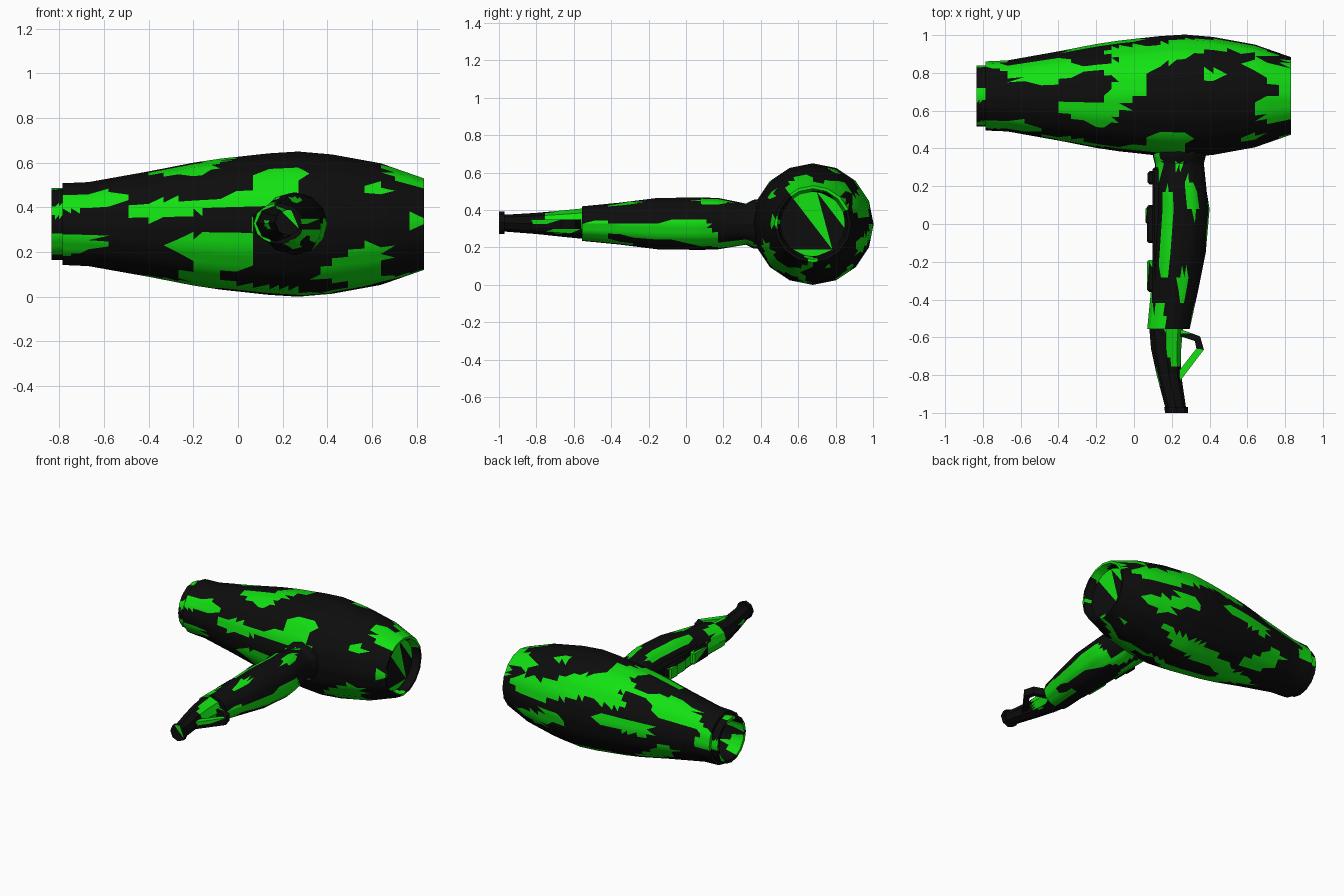
import bpy, bmesh
from math import sin, cos, pi, radians
from mathutils import Vector, noise

if "Cube" in bpy.data.objects:
    bpy.data.objects.remove(bpy.data.objects["Cube"])


def make_material(name, color):
    mat = bpy.data.materials.new(name)
    mat.diffuse_color = color
    mat.use_nodes = True
    mat.node_tree.nodes["Principled BSDF"].inputs["Base Color"].default_value = mat.diffuse_color
    return mat


BLACK = make_material("black_plastic", (0.004, 0.004, 0.004, 1))
GREEN = make_material("green_plastic", (0.006, 0.75, 0.006, 1))
BODY_Y, BODY_Z = 0.678, 0.325


def finish(bm, name, cuts=2, stretch=(4, 9, 9)):
    """Split into small triangles, paint the two-colour patches, make the object."""
    bmesh.ops.recalc_face_normals(bm, faces=bm.faces)
    if cuts:
        bmesh.ops.subdivide_edges(bm, edges=bm.edges[:], cuts=cuts, use_grid_fill=True)
    bmesh.ops.triangulate(bm, faces=bm.faces[:])
    for f in bm.faces:
        c = f.calc_center_median()
        p = Vector(a * b for a, b in zip(c, stretch))
        f.material_index = 1 if noise.noise(p) > 0.12 else 0
    me = bpy.data.meshes.new(name)
    bm.to_mesh(me)
    bm.free()
    me.materials.append(BLACK)
    me.materials.append(GREEN)
    ob = bpy.data.objects.new(name, me)
    bpy.context.collection.objects.link(ob)
    bpy.ops.object.select_all(action='DESELECT')
    ob.select_set(True)
    bpy.context.view_layer.objects.active = ob
    bpy.ops.object.shade_smooth_by_angle(angle=radians(32))
    return ob


def loft(name, rings, sides, stretch):
    """Skin a list of rings; each ring is a function of angle giving a point."""
    bm = bmesh.new()
    loops = [[bm.verts.new(r(2 * pi * i / sides)) for i in range(sides)] for r in rings]
    for a, b in zip(loops, loops[1:]):
        for i in range(sides):
            j = (i + 1) % sides
            bm.faces.new((a[i], a[j], b[j], b[i]))
    bm.faces.new(loops[0])
    bm.faces.new(loops[-1])
    return finish(bm, name, stretch=stretch)


def ring_x(x, r):
    return lambda t: (x, BODY_Y + r * cos(t), BODY_Z + r * sin(t))


def ring_y(y, x0, x1, z0, z1):
    cx, cz, rx, rz = (x0 + x1) / 2, (z0 + z1) / 2, (x1 - x0) / 2, (z1 - z0) / 2
    return lambda t: (cx + rx * cos(t), y, cz + rz * sin(t))


def bevelled_box(name, lo, hi, bevel):
    bm = bmesh.new()
    bmesh.ops.create_cube(bm, size=1)
    for v in bm.verts:
        v.co = [(l + h) / 2 + c * (h - l) for l, h, c in zip(lo, hi, v.co)]
    bmesh.ops.bevel(bm, geom=bm.edges[:], offset=bevel, segments=1, affect='EDGES')
    return finish(bm, name, 0, (9, 7, 9))


# Barrel: open nozzle, bulging middle, recessed rear intake
barrel = [(-0.55, 0.15), (-0.835, 0.14), (-0.835, 0.161), (-0.785, 0.161),
          (-0.785, 0.183), (-0.67, 0.188), (-0.4, 0.236), (-0.2, 0.275), (-0.08, 0.293),
          (0.14, 0.317), (0.27, 0.325), (0.42, 0.312), (0.64, 0.272),
          (0.832, 0.205), (0.832, 0.19), (0.78, 0.175)]
loft("barrel", [ring_x(*p) for p in barrel], 16, (3, 9, 9))

# Main handle grip, flaring slightly where it meets the barrel
grip = [(0.46, 0.10, 0.38, 0.19, 0.46), (0.36, 0.10, 0.38, 0.195, 0.455),
        (0.32, 0.11, 0.37, 0.215, 0.435), (0.17, 0.115, 0.385, 0.19, 0.465),
        (0.08, 0.115, 0.40, 0.187, 0.467), (-0.15, 0.10, 0.38, 0.19, 0.465),
        (-0.35, 0.09, 0.34, 0.215, 0.44), (-0.555, 0.07, 0.295, 0.235, 0.42)]
loft("handle_grip", [ring_y(*p) for p in grip], 12, (9, 3, 9))

# Narrow cord sleeve at the bottom of the handle
sleeve = [(-0.54, 0.08, 0.26, 0.245, 0.41), (-0.66, 0.09, 0.25, 0.257, 0.398),
          (-0.8, 0.12, 0.25, 0.272, 0.385), (-0.97, 0.165, 0.275, 0.285, 0.375),
          (-0.97, 0.16, 0.285, 0.273, 0.393), (-1.0, 0.165, 0.285, 0.273, 0.393)]
loft("cord_sleeve", [ring_y(*p) for p in sleeve], 8, (9, 4, 9))

# Switches along the nozzle side of the handle
for name, y0, y1, x0 in (("cool_button", 0.21, 0.28, 0.072),
                         ("heat_switch", -0.10, 0.10, 0.068),
                         ("heat_switch_tab", 0.0, 0.09, 0.06),
                         ("speed_switch", -0.36, -0.19, 0.07)):
    bevelled_box(name, (x0, y0, BODY_Z - 0.045), (0.17, y1, BODY_Z + 0.045), 0.01)

# Raised switch plate behind the switches
bevelled_box("switch_plate", (0.098, -0.4, BODY_Z - 0.06), (0.19, 0.3, BODY_Z + 0.06), 0.01)

# Hanging loop: a flat strap bent out from the cord sleeve
outer = [(0.18, -0.56), (0.26, -0.562), (0.35, -0.595), (0.37, -0.665), (0.245, -0.83)]
inner = [(0.18, -0.595), (0.255, -0.597), (0.322, -0.62), (0.33, -0.66), (0.22, -0.80)]
bm = bmesh.new()
sections = []
for (ox, oy), (ix, iy) in zip(outer, inner):
    sections.append([bm.verts.new(c) for c in ((ox, oy, 0.30), (ox, oy, 0.35),
                                               (ix, iy, 0.35), (ix, iy, 0.30))])
for a, b in zip(sections, sections[1:]):
    for i in range(4):
        j = (i + 1) % 4
        bm.faces.new((a[i], a[j], b[j], b[i]))
bm.faces.new(sections[0])
bm.faces.new(sections[-1])
finish(bm, "hanging_loop", 1, (9, 9, 9))
